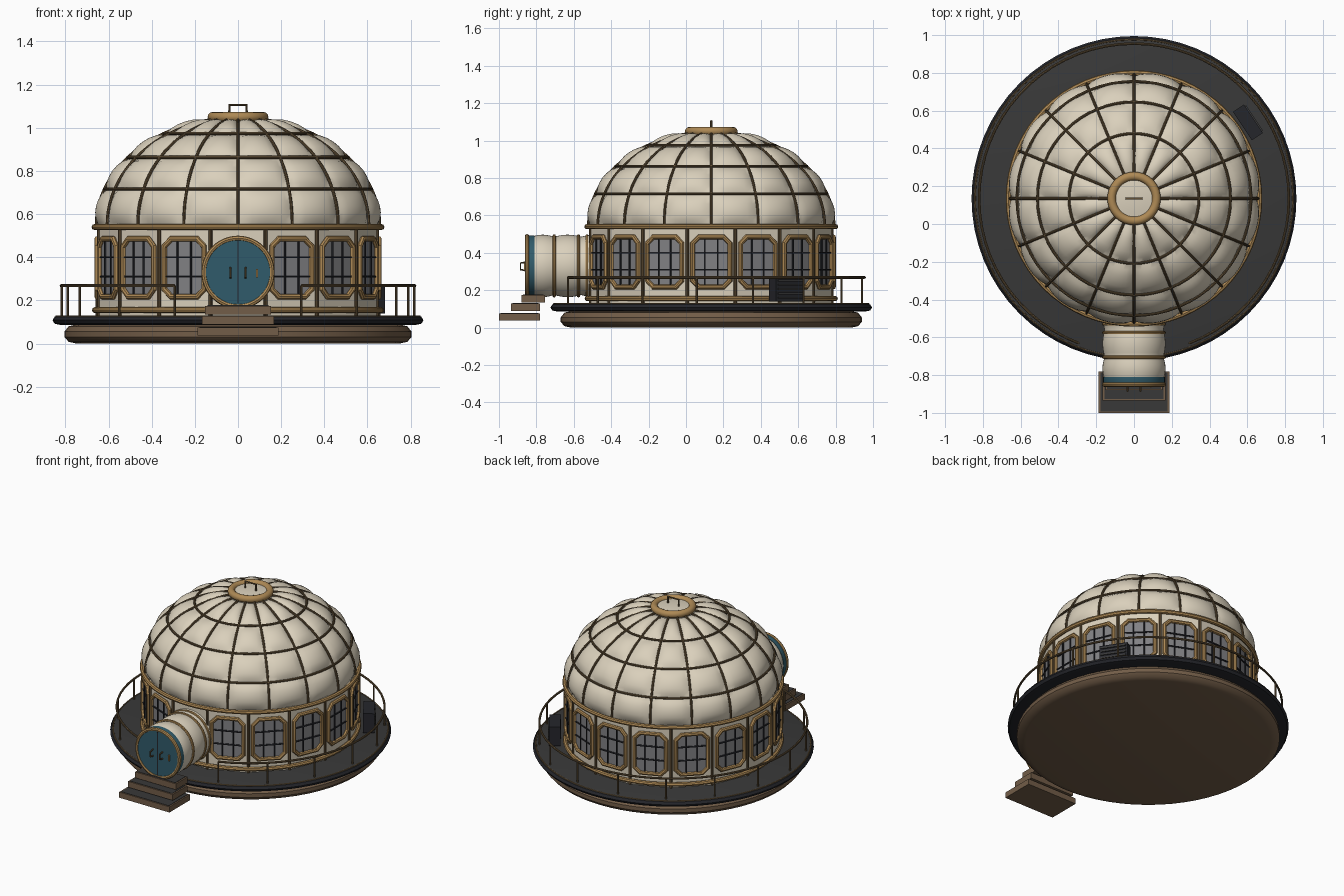
import bpy, bmesh, math
from math import sin, cos, pi, radians
from mathutils import Vector, Matrix

cube = bpy.data.objects.get("Cube")
if cube:
    bpy.data.objects.remove(cube)

CY = 0.135          # centre of the round house along y
SIDES = 16          # wall facets and dome ribs
STEP = 2 * pi / SIDES


def material(name, rgb):
    m = bpy.data.materials.new(name)
    m.use_nodes = True
    m.diffuse_color = (*rgb, 1)
    bsdf = m.node_tree.nodes["Principled BSDF"]
    bsdf.inputs["Base Color"].default_value = (*rgb, 1)
    bsdf.inputs["Roughness"].default_value = 0.7
    return m


cream = material("cream panel", (0.70, 0.63, 0.50))
brass = material("brass trim", (0.42, 0.25, 0.09))
bronze = material("dark bronze", (0.13, 0.085, 0.04))
brown = material("brown base", (0.17, 0.11, 0.065))
deck_grey = material("deck grey", (0.04, 0.04, 0.04))
rim_black = material("rim black", (0.018, 0.019, 0.024))
glass = material("window grey", (0.22, 0.22, 0.23))
teal = material("teal door", (0.03, 0.105, 0.145))


def finish(name, mesh, mats, smooth=True):
    ob = bpy.data.objects.new(name, mesh)
    bpy.context.collection.objects.link(ob)
    mesh.materials.clear()
    for m in mats:
        mesh.materials.append(m)
    if smooth:
        bpy.ops.object.select_all(action='DESELECT')
        ob.select_set(True)
        bpy.context.view_layer.objects.active = ob
        bpy.ops.object.shade_smooth_by_angle(angle=radians(35))
    return ob


def from_faces(name, verts, faces, mats, smooth=True):
    mesh = bpy.data.meshes.new(name)
    mesh.from_pydata(verts, [], faces)
    bm = bmesh.new()
    bm.from_mesh(mesh)
    bmesh.ops.remove_doubles(bm, verts=bm.verts, dist=1e-5)
    bmesh.ops.recalc_face_normals(bm, faces=bm.faces)
    bm.to_mesh(mesh)
    bm.free()
    return finish(name, mesh, mats, smooth)


def lathe(name, profile, mats, n=64, turn=0.0, place=None, smooth=True):
    """Revolve (radius, height) points about z, with flat end caps."""
    place = place or Matrix.Translation((0, CY, 0))
    verts = [place @ Vector((r * cos(turn + 2 * pi * i / n), r * sin(turn + 2 * pi * i / n), h))
             for r, h in profile for i in range(n)]
    faces = [(k * n + i, k * n + (i + 1) % n, (k + 1) * n + (i + 1) % n, (k + 1) * n + i)
             for k in range(len(profile) - 1) for i in range(n)]
    faces += [tuple(range(n)), tuple(range((len(profile) - 1) * n, len(profile) * n))]
    return from_faces(name, verts, faces, mats, smooth)


def tubes(name, paths, radius, mat, cyclic=False, res=2):
    """Sweep a round bar along each path, as one mesh."""
    cu = bpy.data.curves.new(name, 'CURVE')
    cu.dimensions = '3D'
    cu.bevel_depth = radius
    cu.bevel_resolution = res
    cu.use_fill_caps = True
    for path in paths:
        sp = cu.splines.new('POLY')
        sp.points.add(len(path) - 1)
        for p, co in zip(sp.points, path):
            p.co = (*co, 1)
        sp.use_cyclic_u = cyclic
    tmp = bpy.data.objects.new(name + " path", cu)
    bpy.context.collection.objects.link(tmp)
    mesh = bpy.data.meshes.new_from_object(tmp.evaluated_get(bpy.context.evaluated_depsgraph_get()))
    bpy.data.objects.remove(tmp)
    return finish(name, mesh, [mat])


def box(name, centre, size, mat, turn=0.0):
    bm = bmesh.new()
    mat4 = Matrix.Translation(centre) @ Matrix.Rotation(turn, 4, 'Z') @ Matrix.Diagonal((*size, 1))
    bmesh.ops.create_cube(bm, size=1, matrix=mat4)
    mesh = bpy.data.meshes.new(name)
    bm.to_mesh(mesh)
    bm.free()
    return finish(name, mesh, [mat], False)


def polar(r, a, z, u=0.0):
    """Point at radius r, angle a, shifted sideways by u."""
    return (r * cos(a) - u * sin(a), CY + r * sin(a) + u * cos(a), z)


def circle(r, z, n=64, turn=0.0):
    return [polar(r, turn + 2 * pi * i / n, z) for i in range(n)]


# Base and deck
lathe("base", [(0.75, 0), (0.785, 0.008), (0.805, 0.03), (0.805, 0.055), (0.785, 0.08), (0.75, 0.088)], [brown])
deck = lathe("deck", [(0.82, 0.085), (0.85, 0.092), (0.86, 0.108), (0.85, 0.124), (0.83, 0.13)], [rim_black, deck_grey])
for f in deck.data.polygons:
    f.material_index = int(f.normal.z > 0.95)
tubes("deck_edge_trim", [circle(0.842, 0.126)], 0.005, bronze, True)

# Faceted wall with trim rings and posts
corner = 0.645 / cos(STEP / 2)
lathe("wall", [(corner, 0.12), (corner, 0.55)], [cream], SIDES, STEP / 2, smooth=False)
tubes("lower_wall_ring", [circle(0.663, 0.155)], 0.014, brass, True)
tubes("upper_wall_ring", [circle(0.665, 0.54)], 0.014, brass, True)
tubes("wall_posts", [[polar(corner, STEP * (k + 0.5), z) for z in (0.13, 0.54)] for k in range(SIDES)], 0.009, bronze)

# Windows on every facet except the entrance
angles = [k * STEP for k in range(SIDES) if k != SIDES * 3 // 4]
HW, Z0, Z1, CH = 0.1, 0.217, 0.485, 0.035
outline = [(-HW, Z0 + CH), (-HW + CH, Z0), (HW - CH, Z0), (HW, Z0 + CH),
           (HW, Z1 - CH), (HW - CH, Z1), (-HW + CH, Z1), (-HW, Z1 - CH)]
tubes("window_frames", [[polar(0.652, a, z, u) for u, z in outline] for a in angles], 0.014, brass, True)
panes = [polar(0.649, a, z, u) for a in angles for u, z in outline]
from_faces("window_panes", panes, [tuple(range(i, i + 8)) for i in range(0, len(panes), 8)], [glass], False)
bars = []
for a in angles:
    bars += [[polar(0.652, a, z, u) for z in (Z0, Z1)] for u in (-0.034, 0.034)]
    bars += [[polar(0.652, a, z, u) for u in (-HW, HW)] for z in (0.31, 0.4)]
tubes("window_bars", bars, 0.005, rim_black, res=1)

# Puffed dome panels
DR, DH, DZ, BANDS, TOP = 0.65, 0.49, 0.55, 4, radians(78)


def dome(e, a, grow=0.0):
    return polar((DR + grow) * cos(e), a, DZ + (DH + grow) * sin(e))


SU, SV = 8, 6
verts, faces = [], []
nu, nv = SIDES * SU, BANDS * SV
for j in range(nv + 1):
    for i in range(nu):
        puff = abs(sin(pi * i / SU) * sin(pi * j / SV)) ** 0.6
        verts.append(dome(TOP * j / nv, STEP * i / SU, 0.026 * puff))
for j in range(nv):
    faces += [(j * nu + i, j * nu + (i + 1) % nu, (j + 1) * nu + (i + 1) % nu, (j + 1) * nu + i) for i in range(nu)]
from_faces("dome_panels", verts, faces, [cream])

# Dome ribs and hoops
tubes("dome_ribs", [[dome(TOP * j / 20, STEP * k, 0.007) for j in range(21)] for k in range(SIDES)], 0.007, bronze)
tubes("dome_hoops", [[dome(TOP * b / BANDS, STEP * k / 4, 0.008) for k in range(SIDES * 4)]
                     for b in range(1, BANDS)], 0.007, bronze, True)

# Crown ring, cap and lifting handle
tubes("crown_ring", [circle(0.118, 1.05)], 0.023, brass, True, 4)
lathe("crown_cap", [(0.12, 1.03), (0.12, 1.052), (0.07, 1.06), (0.02, 1.063)], [cream], 32)
tubes("crown_handle", [[(-0.04, CY, 1.055), (-0.04, CY, 1.105), (0.04, CY, 1.105), (0.04, CY, 1.055)]], 0.006, bronze)

# Entrance tunnel: local z runs outward along -y
TZ = 0.33
tunnel = Matrix.Translation((0, 0, TZ)) @ Matrix.Rotation(pi / 2, 4, 'X')
stops = [0.42, 0.56, 0.705, 0.825]
profile = [(0.156 + 0.011 * sin(pi * t / 6), s + (e - s) * t / 6)
           for s, e in zip(stops, stops[1:]) for t in range(7)]
lathe("tunnel", profile, [cream], 48, place=tunnel)


def hoop(r, y):
    return [(r * cos(2 * pi * i / 48), y, TZ + r * sin(2 * pi * i / 48)) for i in range(48)]


tubes("tunnel_rings", [hoop(0.16, y) for y in (-0.53, -0.575, -0.705)], 0.009, brass, True)
lathe("round_door", [(0.163, 0.81), (0.163, 0.84), (0.156, 0.856)], [teal], 48, place=tunnel)
tubes("door_ring", [hoop(0.158, -0.85)], 0.012, brass, True)
box("door_seam", (0, -0.857, TZ), (0.005, 0.006, 0.29), rim_black)
for x in (-0.035, 0.035):
    tubes("door_handle", [[(x, -0.855, 0.305), (x, -0.885, 0.31), (x, -0.885, 0.345), (x, -0.855, 0.35)]], 0.005, bronze)
box("door_latch", (0.088, -0.86, 0.325), (0.008, 0.012, 0.04), brass)

# Entrance steps with dark treads
for half, y0, y1, z0, z1 in ((0.152, -0.88, -0.755, 0.135, 0.175),
                             (0.167, -0.935, -0.78, 0.088, 0.128),
                             (0.188, -1.0, -0.78, 0.037, 0.075)):
    mid = (y0 + y1) / 2
    box("step", (0, mid, (z0 + z1) / 2), (2 * half, y1 - y0, z1 - z0), brown)
    box("step_tread", (0, mid, z1), (2 * half - 0.02, y1 - y0 - 0.015, 0.005), deck_grey)

# Deck railing, open at the entrance
start, span, count = radians(-69), radians(318), 16
tubes("rail", [[polar(0.82, start + span * i / 60, 0.268) for i in range(61)]], 0.007, bronze)
tubes("rail_posts", [[polar(0.82, start + span * i / (count - 1), z) for z in (0.12, 0.268)]
                     for i in range(count)], 0.006, bronze)

# Louvred equipment box on the deck
BA = radians(33.75)
box("equipment_box", polar(0.725, BA, 0.205), (0.07, 0.18, 0.13), rim_black, BA)
for k in range(5):
    box("equipment_slat", polar(0.763, BA, 0.16 + 0.023 * k), (0.008, 0.16, 0.01), deck_grey, BA)
